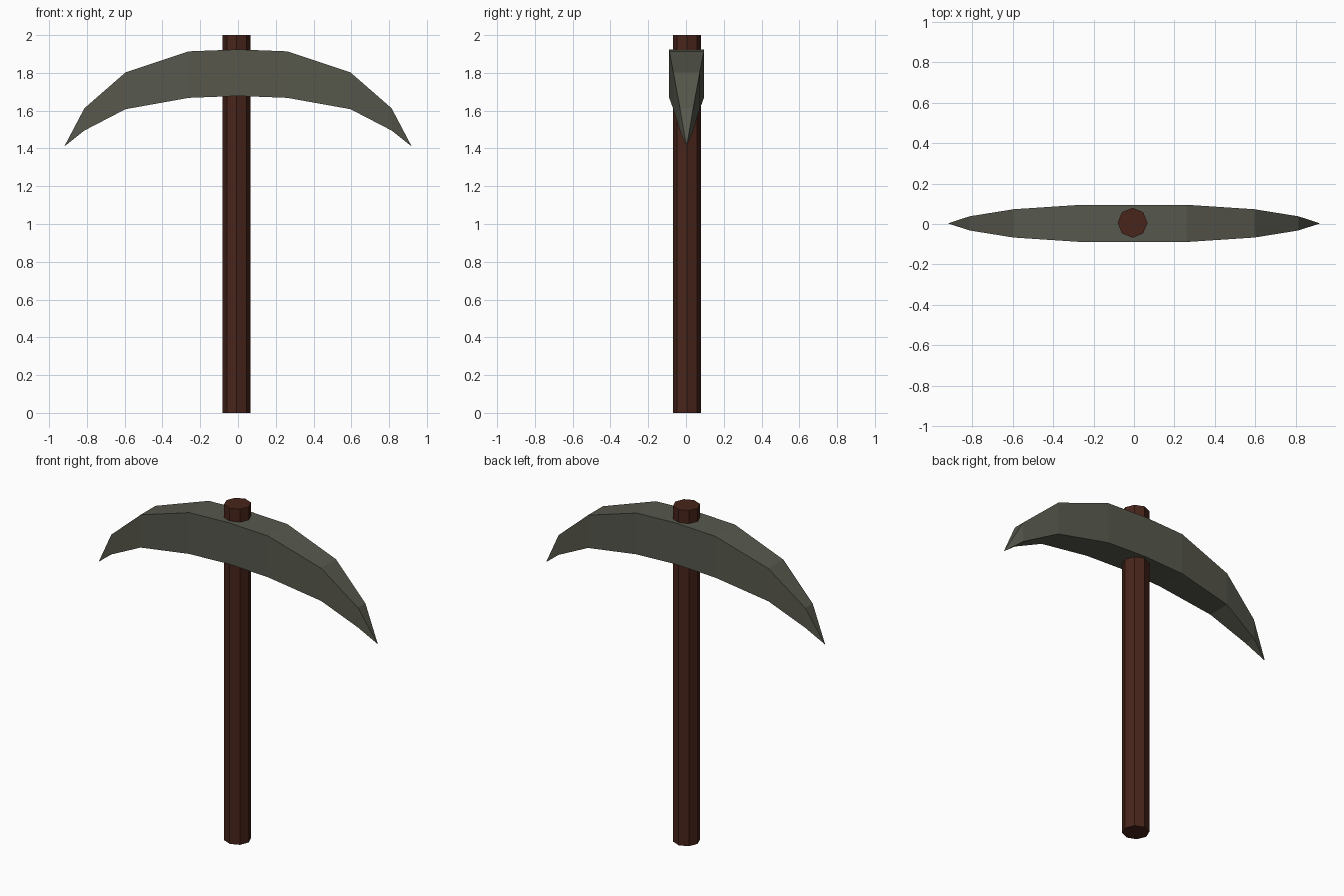
import bpy, bmesh

if "Cube" in bpy.data.objects:
    bpy.data.objects.remove(bpy.data.objects["Cube"])


def material(name, color):
    m = bpy.data.materials.new(name)
    m.diffuse_color = color
    m.use_nodes = True
    m.node_tree.nodes["Principled BSDF"].inputs["Base Color"].default_value = m.diffuse_color
    return m


# Handle: eight-sided wooden shaft, very slightly off-centre
bpy.ops.mesh.primitive_cylinder_add(vertices=8, radius=0.074, depth=2,
                                    location=(-0.007, 0.006, 1))
handle = bpy.context.object
handle.name = "handle"
handle.data.materials.append(material("dark_wood", (0.065, 0.018, 0.011, 1)))

# Head: rectangular sections (x, top z, bottom z, half thickness), tapering to points
half = [(0.26, 1.914, 1.668, 0.092), (0.595, 1.803, 1.608, 0.070),
        (0.813, 1.613, 1.495, 0.035)]
sections = [(-x, t, b, w) for x, t, b, w in reversed(half)]
sections += [(0, 1.924, 1.678, 0.092)] + half
cy = 0.003

bm = bmesh.new()
rings = [[bm.verts.new((x, cy + s * w, z)) for s, z in
          ((-1, b), (1, b), (1, t), (-1, t))] for x, t, b, w in sections]
for r0, r1 in zip(rings, rings[1:]):
    for i in range(4):
        j = (i + 1) % 4
        bm.faces.new((r0[i], r0[j], r1[j], r1[i]))

# Pointed tips at both ends
for ring, x in ((rings[0], -0.92), (rings[-1], 0.92)):
    tip = bm.verts.new((x, cy, 1.41))
    for i in range(4):
        bm.faces.new((ring[i], ring[(i + 1) % 4], tip))
bmesh.ops.recalc_face_normals(bm, faces=bm.faces)

mesh = bpy.data.meshes.new("pick_head")
bm.to_mesh(mesh)
bm.free()
head = bpy.data.objects.new("pick_head", mesh)
bpy.context.collection.objects.link(head)
mesh.materials.append(material("dull_metal", (0.095, 0.097, 0.073, 1)))
